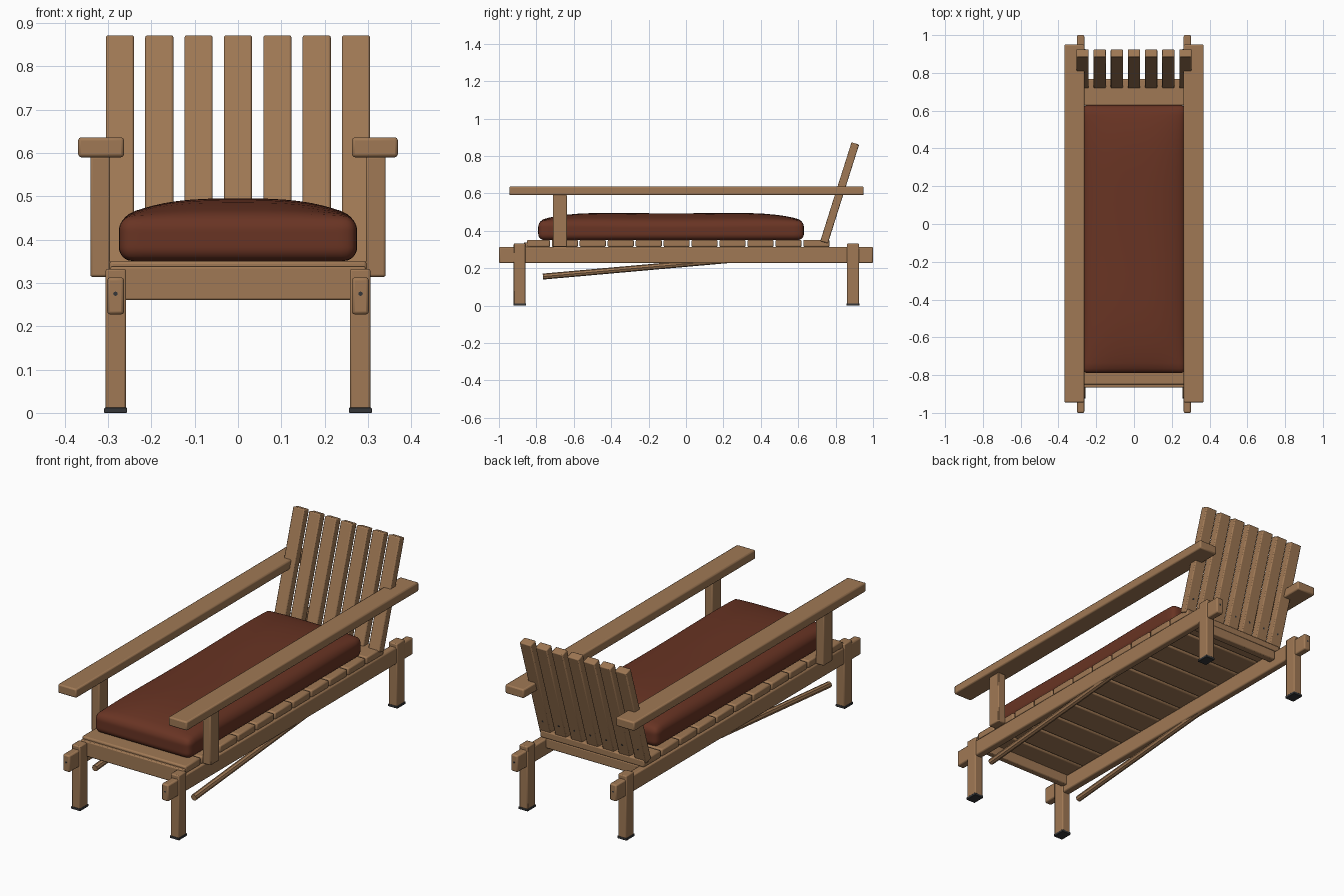
import bpy, bmesh, math
from mathutils import Vector, Matrix

if "Cube" in bpy.data.objects:
    bpy.data.objects.remove(bpy.data.objects["Cube"])


def material(name, rgb):
    m = bpy.data.materials.new(name)
    m.diffuse_color = (*rgb, 1)
    m.use_nodes = True
    m.node_tree.nodes["Principled BSDF"].inputs["Base Color"].default_value = m.diffuse_color
    return m


WOOD = material("warm wood", (0.35, 0.19, 0.09))
FABRIC = material("russet fabric", (0.14, 0.034, 0.017))
RUBBER = material("dark rubber", (0.035, 0.037, 0.04))


def finish(bm, name, mat, bevel=0.0):
    bmesh.ops.recalc_face_normals(bm, faces=bm.faces)
    me = bpy.data.meshes.new(name)
    bm.to_mesh(me)
    bm.free()
    me.materials.append(mat)
    ob = bpy.data.objects.new(name, me)
    bpy.context.collection.objects.link(ob)
    if bevel:
        mod = ob.modifiers.new("rounded edges", 'BEVEL')
        mod.width, mod.segments = bevel, 2
    bpy.ops.object.select_all(action='DESELECT')
    ob.select_set(True)
    bpy.context.view_layer.objects.active = ob
    bpy.ops.object.shade_smooth_by_angle(angle=math.radians(35))
    return ob


def box(name, x, y, z, mat=WOOD, bevel=0.005):
    """Box from (min, max) ranges."""
    bm = bmesh.new()
    bmesh.ops.create_cube(bm, size=1)
    for v in bm.verts:
        v.co = [(r[0] + r[1]) / 2 + c * (r[1] - r[0]) for c, r in zip(v.co, (x, y, z))]
    return finish(bm, name, mat, bevel)


def rod(name, a, b, radius, sides, mat):
    """Cylinder between two points."""
    a, b = Vector(a), Vector(b)
    d = b - a
    mtx = Matrix.Translation((a + b) / 2) @ d.to_track_quat('Z', 'Y').to_matrix().to_4x4()
    bm = bmesh.new()
    bmesh.ops.create_cone(bm, cap_ends=True, segments=sides, radius1=radius,
                          radius2=radius, depth=d.length, matrix=mtx)
    return finish(bm, name, mat)


def side_range(s, lo, hi):
    return tuple(sorted((s * lo, s * hi)))


# Parts that repeat left and right
for s, side in ((-1, "left"), (1, "right")):
    box(side + "_rail", side_range(s, 0.263, 0.302), (-1, 1), (0.227, 0.313), bevel=0.007)
    box(side + "_armrest", side_range(s, 0.263, 0.369), (-0.945, 0.95), (0.59, 0.636), bevel=0.007)
    box(side + "_arm_post", side_range(s, 0.295, 0.341), (-0.711, -0.637), (0.314, 0.592))
    for y, end in ((-0.889, "front"), (0.893, "rear")):
        box(f"{end}_{side}_leg", side_range(s, 0.258, 0.306), (y - 0.032, y + 0.032), (0.006, 0.332))
        box(f"{end}_{side}_foot", side_range(s, 0.256, 0.309), (y - 0.034, y + 0.034),
            (0, 0.012), RUBBER, 0.002)
        e = math.copysign(1, y)
        rod(f"{end}_{side}_rail_screw", (s * 0.283, e * 0.99, 0.275),
            (s * 0.283, e * 1.0005, 0.275), 0.005, 12, RUBBER)
    # Sloping brace under the rail
    rod(side + "_brace", (s * 0.283, -0.765, 0.155), (s * 0.283, 0.25, 0.245), 0.016, 8, WOOD)

# Cross beams under the seat
box("front_apron", (-0.295, 0.295), (-0.866, -0.832), (0.26, 0.338))
box("rear_beam", (-0.265, 0.265), (0.73, 0.768), (0.265, 0.316))

# Seat slats
for k in range(11):
    y0 = 0.627 - 0.1494 * k
    box(f"seat_slat_{k + 1}", (-0.297, 0.297), (max(y0, -0.85), y0 + 0.14), (0.313, 0.351), bevel=0.007)

# Leaning back slats, cut from one sheared profile
base = Vector((0, 0.718, 0.345))
up = Vector((0, 0.167, 0.528))
back = Vector((0, 0.0405, -0.0127))
for k in range(-3, 4):
    xc = k * 0.0908
    bm = bmesh.new()
    bmesh.ops.create_cube(bm, size=1)
    for v in bm.verts:
        c = v.co.copy()
        v.co = base + up * (c.z + 0.5) + back * (c.y + 0.5) + Vector((xc + c.x * 0.065, 0, 0))
    finish(bm, f"back_slat_{k + 4}", WOOD, 0.005)
    p = base + up * 0.14 + back + Vector((xc, 0, 0))
    rod(f"back_slat_screw_{k + 4}", p - back * 0.2, p + back * 0.02, 0.005, 12, RUBBER)

# Padded cushion: a rounded box with a crowned top
bm = bmesh.new()
bmesh.ops.create_cube(bm, size=2)
bmesh.ops.subdivide_edges(bm, edges=bm.edges[:], cuts=23, use_grid_fill=True)
half = Vector((0.275, 0.71, 0.052))
r = 0.033
for v in bm.verts:
    n = [math.sin(c * math.pi / 2) for c in v.co]
    p = Vector([a * h for a, h in zip(n, half)])
    q = Vector([max(-(h - r), min(h - r, a)) for a, h in zip(p, half)])
    p = q + (p - q).normalized() * r
    u, w = abs(p.x / half.x), abs(p.y / half.y)
    t = (p.z + half.z) / (2 * half.z)
    crown = 0.047 * (1 - u ** 3) * (1 - w ** 5) - 0.008 * (1 - w * w) ** 2
    v.co = (p.x, p.y - 0.08, 0.402 + p.z + t * t * crown)
finish(bm, "cushion", FABRIC)
